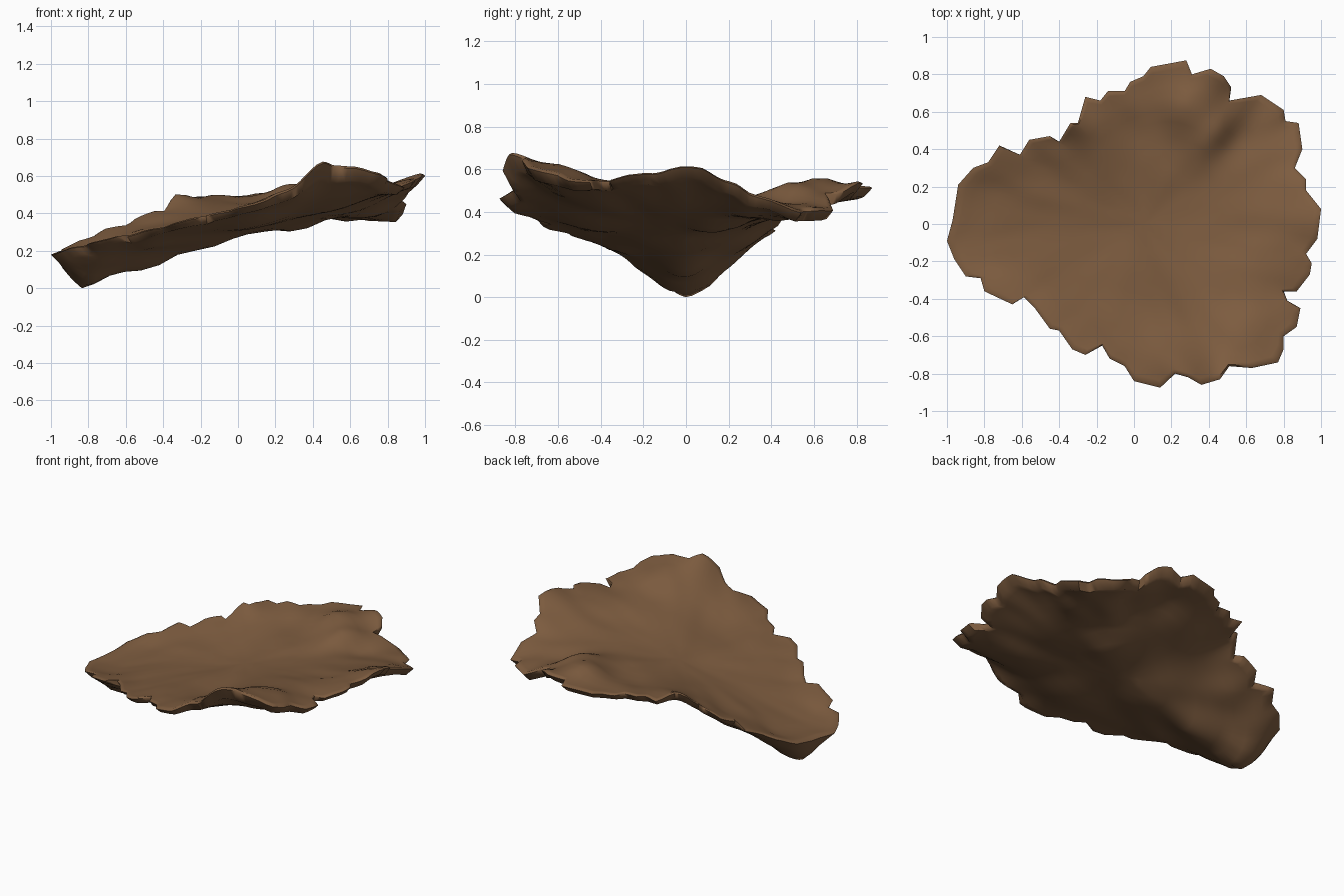
import bpy, bmesh, math
from mathutils import Vector, Matrix, noise

# ragged outline, counter-clockwise from the right tip
OUTLINE = [
    (1.0, .08), (.92, .18), (.92, .24), (.86, .30), (.90, .40), (.88, .54), (.81, .55), (.80, .61),
    (.68, .69), (.51, .66), (.52, .73), (.48, .79), (.41, .83), (.31, .80), (.28, .875), (.09, .84),
    (.05, .79), (-.02, .76), (-.05, .71), (-.14, .71), (-.18, .66), (-.26, .68), (-.30, .54),
    (-.34, .54), (-.40, .44), (-.45, .47), (-.56, .45), (-.61, .37), (-.72, .42), (-.78, .33),
    (-.86, .30), (-.94, .21), (-.97, .02), (-1.0, -.09), (-.96, -.19), (-.90, -.28), (-.82, -.29),
    (-.80, -.36), (-.65, -.43), (-.59, -.39), (-.53, -.45), (-.45, -.56), (-.40, -.57), (-.33, -.67),
    (-.26, -.70), (-.17, -.65), (-.13, -.72), (-.05, -.76), (0, -.84), (.14, -.875), (.22, -.80),
    (.29, -.82), (.36, -.86), (.46, -.83), (.51, -.76), (.63, -.77), (.77, -.74), (.80, -.67),
    (.80, -.60), (.87, -.55), (.89, -.45), (.82, -.41), (.80, -.36), (.87, -.36), (.94, -.27),
    (.95, -.21), (.92, -.16), (.98, -.08)]

# x, y, top height, thickness: around the rim
RIM = [
    (-1, -.07, .20, .04), (-.95, .2, .23, .04), (-.8, .33, .29, .03), (-.65, .40, .345, .025),
    (-.42, .45, .42, .04), (-.36, .54, .515, .05), (-.16, .7, .51, .04), (.05, .79, .51, .04),
    (.26, .87, .53, .04), (.44, .81, .56, .05), (.52, .67, .50, .06), (.68, .69, .43, .06),
    (.86, .54, .42, .06), (.88, .37, .48, .05), (.92, .2, .56, .05), (.99, .05, .63, .05),
    (.93, -.2, .59, .04), (.82, -.4, .56, .04), (.88, -.5, .56, .05), (.79, -.72, .62, .06),
    (.63, -.77, .67, .07),
    (.48, -.82, .70, .07), (.25, -.82, .54, .06), (.12, -.86, .48, .05), (-.05, -.76, .43, .04),
    (-.28, -.68, .38, .04), (-.45, -.56, .33, .03), (-.62, -.42, .30, .03), (-.82, -.3, .245, .03)]
# and across the middle
MIDDLE = [
    (-.82, 0, .21, .21), (-.5, 0, .30, .19), (-.2, 0, .37, .15), (.1, 0, .43, .12), (.55, 0, .50, .10),
    (-.79, .09, .22, .18), (-.79, -.09, .21, .18), (-.77, .19, .24, .10), (-.77, -.19, .22, .10),
    (-.5, .27, .34, .10), (-.5, -.27, .30, .09), (.1, .45, .47, .08), (.7, .3, .48, .09),
    (.1, -.45, .43, .09), (.5, -.4, .55, .12), (.58, -.57, .63, .14), (.3, .62, .57, .10),
    # crest and drop of the back fold, bump on the underside
    (.42, .5, .55, .11), (.57, .45, .45, .08), (.33, .15, .47, .15), (.45, .2, .48, .10)]
CONTROL = RIM + MIDDLE


def surface(x, y):
    """Smooth top height and thickness by weighted plane fitting."""
    m = Matrix.Diagonal((1e-4, 1e-2, 1e-2))
    bt, bh = Vector((0, 0, 0)), Vector((0, 0, 0))
    for cx, cy, top, thick in CONTROL:
        d = Vector((1, cx - x, cy - y))
        w = 1 / ((cx - x) ** 2 + (cy - y) ** 2 + .004) ** 2 * .001
        for i in range(3):
            for j in range(3):
                m[i][j] += w * d[i] * d[j]
        bt += d * (w * top)
        bh += d * (w * thick)
    inv = m.inverted()
    return (inv @ bt).x, max((inv @ bh).x, .025)


CENTRE = Vector((.05, 0))
SUB = 3
rays = []
for i, a in enumerate(OUTLINE):
    b = OUTLINE[(i + 1) % len(OUTLINE)]
    rays += [Vector(a).lerp(Vector(b), k / SUB) for k in range(SUB)]
n = len(rays)
# softened outline that the inner rings relax towards
soft = [sum((rays[(i + k) % n] for k in range(-9, 10)), Vector((0, 0))) / 19 for i in range(n)]

bm = bmesh.new()


def point(p, level):
    """level 1 = top, 0 = bottom, between = edge"""
    top, thick = surface(p.x, p.y)
    q = Vector((p.x, p.y, 0))
    wrinkle = .008 * noise.noise(q * 4) + .005 * noise.noise(q * 9)
    if level == 0:
        wrinkle = .006 * noise.noise(Vector((p.x * 3, p.y * 8, 4)))
    return bm.verts.new((p.x, p.y, max(top - thick * (1 - level) + wrinkle, 0)))


def ring(t, level):
    mix = max(0, (t - .75) / .25)
    return [point(CENTRE + (s.lerp(r, mix) - CENTRE) * t, level) for r, s in zip(rays, soft)]


STEPS = [.08, .18, .28, .38, .48, .58, .67, .75, .82, .88, .93, .965]
rings = [ring(t, 1) for t in STEPS + [.985]] + [ring(1, .8)] + [ring(t, 0) for t in reversed(STEPS)]
for a, b in zip(rings, rings[1:]):
    for i in range(n):
        j = (i + 1) % n
        bm.faces.new((a[i], b[i], b[j], a[j]))
# close the middle of the top and the underside
for loop, level in ((rings[0], 1), (rings[-1], 0)):
    c = point(CENTRE, level)
    for i in range(n):
        bm.faces.new((c, loop[i], loop[(i + 1) % n]))
bmesh.ops.recalc_face_normals(bm, faces=bm.faces)
low = min(v.co.z for v in bm.verts)
for v in bm.verts:
    v.co.z -= low

mesh = bpy.data.meshes.new("bark_flake")
bm.to_mesh(mesh)
bm.free()
flake = bpy.data.objects.new("bark_flake", mesh)
bpy.context.collection.objects.link(flake)
brown = bpy.data.materials.new("bark_brown")
brown.diffuse_color = (.205, .107, .05, 1)
mesh.materials.append(brown)
bpy.context.view_layer.objects.active = flake
flake.select_set(True)
bpy.ops.object.shade_smooth_by_angle(angle=math.radians(60))
